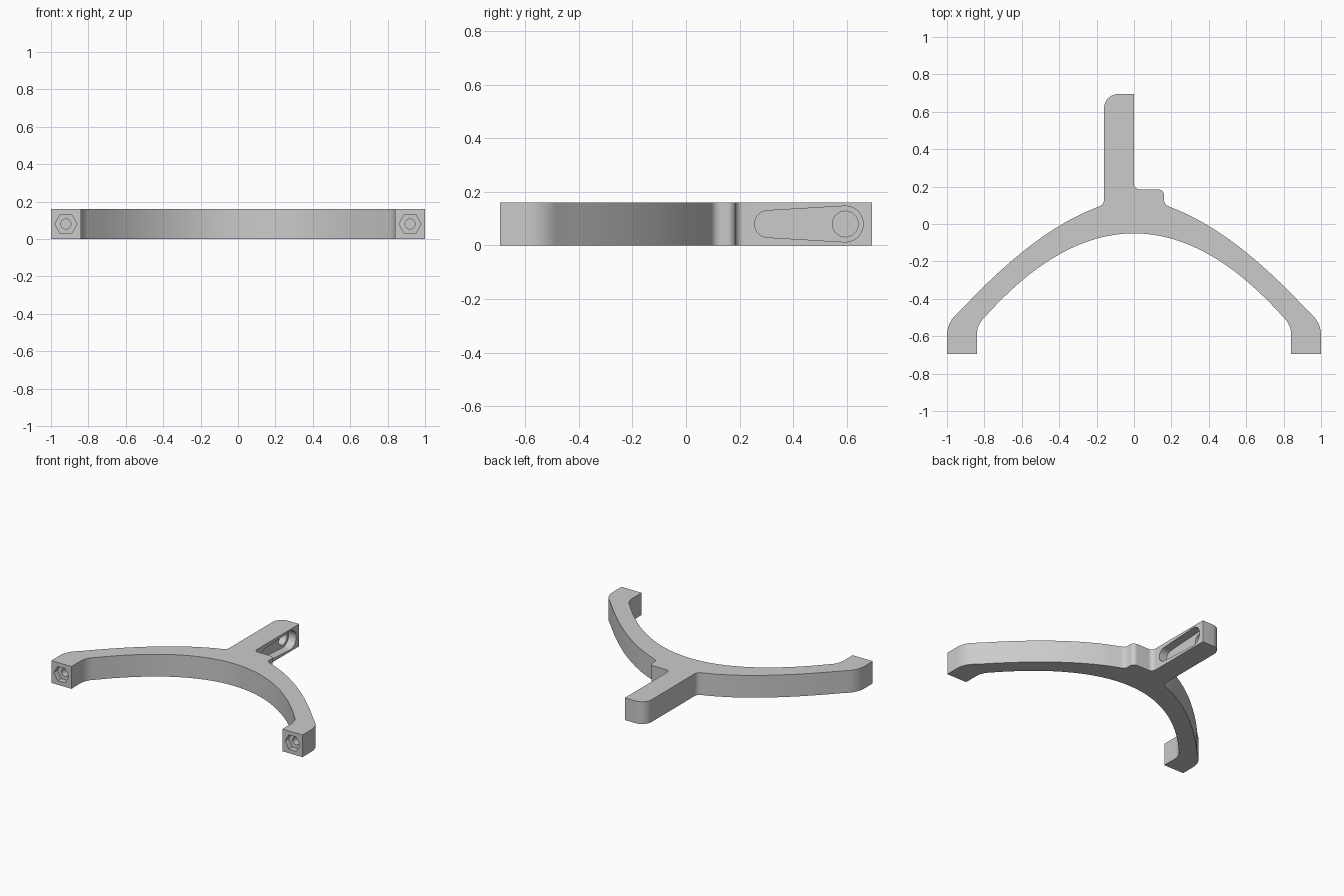
import bpy, bmesh, math
from mathutils import Vector, Matrix

cube = bpy.data.objects.get("Cube")
if cube:
    bpy.data.objects.remove(cube, do_unlink=True)

HEIGHT = 0.16
END = 0.695
COLOUR = (0.6, 0.6, 0.6, 1)

grey = bpy.data.materials.new("plain grey")
grey.use_nodes = True
grey.diffuse_color = COLOUR
grey.node_tree.nodes["Principled BSDF"].inputs["Base Color"].default_value = COLOUR


def round_corners(corners, steps=6):
    """Replace each (x, y, radius) corner with a tangent arc."""
    out = []
    for i, (x, y, r) in enumerate(corners):
        p = Vector((x, y))
        if r == 0:
            out.append(p)
            continue
        a = (Vector(corners[i - 1][:2]) - p).normalized()
        b = (Vector(corners[(i + 1) % len(corners)][:2]) - p).normalized()
        half = a.angle(b) / 2
        centre = p + (a + b).normalized() * r / math.sin(half)
        start = (p + a * r / math.tan(half) - centre).normalized()
        finish = (p + b * r / math.tan(half) - centre).normalized()
        for k in range(steps + 1):
            spoke = start.slerp(finish, k / steps)
            out.append(centre + spoke.normalized() * r)
    return out


def prism(name, outline, depth, matrix=Matrix()):
    """Extrude a flat outline along local z, then place it."""
    bm = bmesh.new()
    face = bm.faces.new([bm.verts.new((p[0], p[1], 0)) for p in outline])
    ext = bmesh.ops.extrude_face_region(bm, geom=[face])
    top = [v for v in ext["geom"] if isinstance(v, bmesh.types.BMVert)]
    bmesh.ops.translate(bm, verts=top, vec=(0, 0, depth))
    bmesh.ops.transform(bm, matrix=matrix, verts=bm.verts)
    bmesh.ops.recalc_face_normals(bm, faces=bm.faces)
    mesh = bpy.data.meshes.new(name)
    bm.to_mesh(mesh)
    bm.free()
    mesh.materials.append(grey)
    obj = bpy.data.objects.new(name, mesh)
    bpy.context.collection.objects.link(obj)
    return obj


def arc(cx, cy, r, start, sweep, n):
    return [(cx + r * math.cos(start + sweep * k / n),
             cy + r * math.sin(start + sweep * k / n)) for k in range(n + 1)]


def circle(cx, cy, r, n):
    return arc(cx, cy, r, 0, math.tau, n)[:-1]


def cut(body, cutter):
    """Subtract a cutter and discard it."""
    cutter.hide_render = True
    mod = body.modifiers.new("cut", 'BOOLEAN')
    mod.operation = 'DIFFERENCE'
    mod.solver = 'EXACT'
    mod.object = cutter
    bpy.context.view_layer.objects.active = body
    bpy.ops.object.modifier_apply(modifier=mod.name)
    bpy.data.objects.remove(cutter, do_unlink=True)


# Outer edge of the left arm, from foot to hub
p0, p1, p2 = Vector((0.92, -0.455)), Vector((0.53, -0.035)), Vector((0.2, 0.088))
outer = []
for k in range(17):
    t = k / 16
    p = p0 * (1 - t) ** 2 + p1 * 2 * t * (1 - t) + p2 * t * t
    outer.append((p.x, p.y, 0))
mirrored = [(-x, y, r) for x, y, r in reversed(outer)]

# Inner edge is a shallow parabola
inner = [(x, -0.05 - 0.45 * (x / 0.8) ** 2, 0) for x in (0.8 * k / 16 for k in range(-16, 17))]

# Whole bracket outline: arch, feet, stepped hub and stem
outline = (
    [(-0.84, -END, 0), (-0.84, -0.54, 0.12)] + inner
    + [(0.84, -0.54, 0.12), (0.84, -END, 0), (1, -END, 0), (1, -0.53, 0.15)]
    + outer
    + [(0.16, 0.105, 0.04), (0.16, 0.185, 0.03), (0, 0.185, 0.03),
       (0, END, 0), (-0.16, END, 0.075), (-0.16, 0.105, 0.04)]
    + mirrored + [(-1, -0.53, 0.15), (-1, -END, 0)]
)
bracket = prism("arched_bracket", round_corners(outline), HEIGHT)

# Hexagonal nut pockets with blind bolt holes in both feet
for side in (-1, 1):
    place = Matrix.Translation((side * 0.92, -END - 0.02, HEIGHT / 2)) @ Matrix.Rotation(-math.pi / 2, 4, 'X')
    cut(bracket, prism("nut_pocket_cutter", circle(0, 0, 0.059, 6), 0.06, place))
    cut(bracket, prism("bolt_hole_cutter", circle(0, 0, 0.027, 24), 0.13, place))

# Tapered slot and round socket in the side of the stem (local x, y, z -> y, z, x)
axes = Matrix(((0, 0, 1, 0), (1, 0, 0, 0), (0, 1, 0, 0), (0, 0, 0, 1)))


def stem_place(depth):
    return Matrix.Translation((-depth, 0, HEIGHT / 2)) @ axes


big, small = (0.595, 0, 0.067), (0.306, 0, 0.05)
tangent = math.pi - math.acos((big[2] - small[2]) / (big[0] - small[0]))
slot = (arc(*big, -tangent, 2 * tangent, 20)
        + arc(*small, tangent, math.tau - 2 * tangent, 20))
cut(bracket, prism("slot_cutter", slot, 0.08, stem_place(0.06)))
cut(bracket, prism("socket_cutter", circle(0.595, 0, 0.048, 32), 0.13, stem_place(0.11)))

# Smooth the curved walls, keep the edges crisp
bpy.ops.object.select_all(action='DESELECT')
bracket.select_set(True)
bpy.context.view_layer.objects.active = bracket
bpy.ops.object.shade_smooth_by_angle(angle=math.radians(25))
